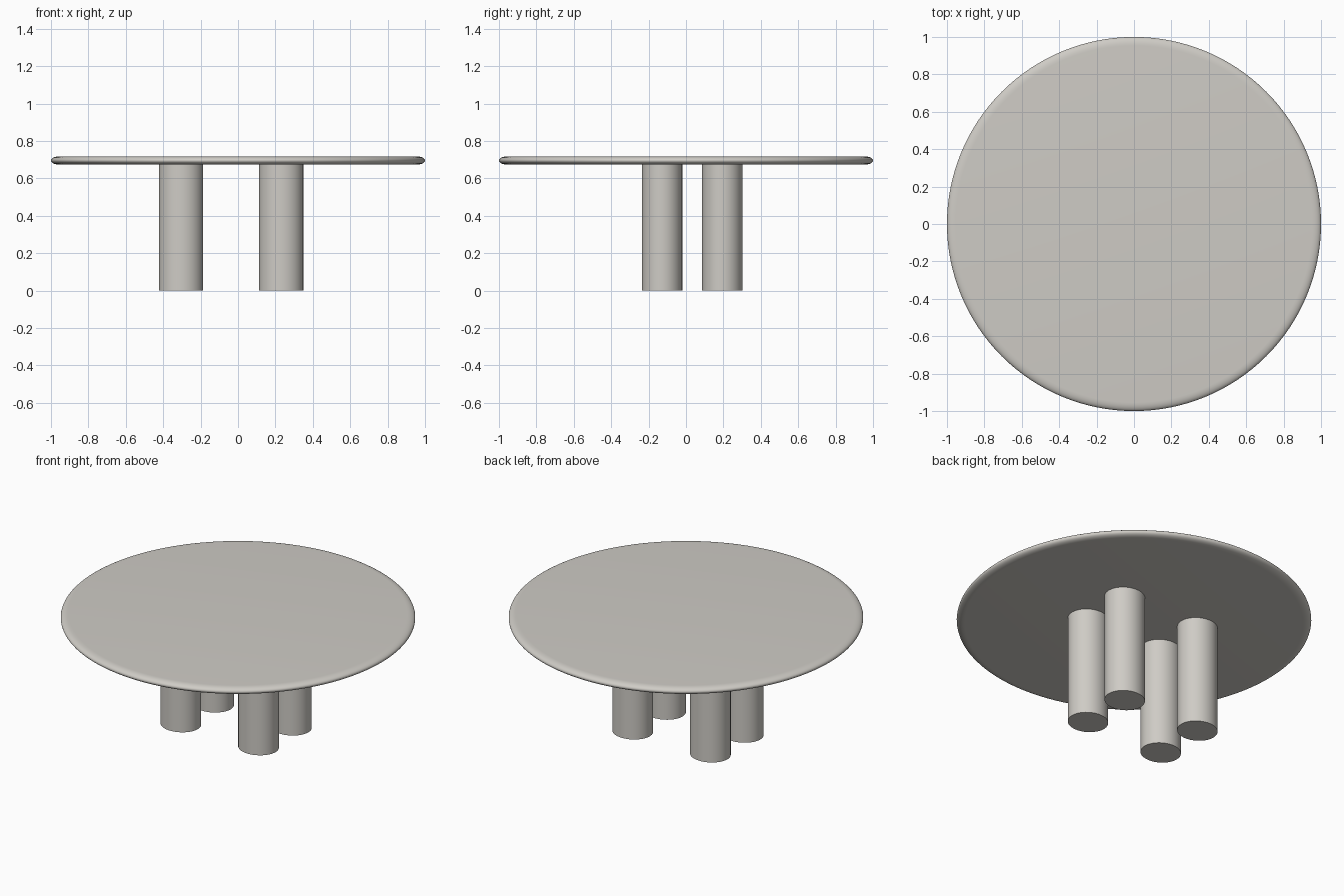
import bpy, bmesh, math

if "Cube" in bpy.data.objects:
    bpy.data.objects.remove(bpy.data.objects["Cube"])

stone = bpy.data.materials.new("warm_grey_stone")
stone.diffuse_color = (0.62, 0.60, 0.56, 1.0)
stone.use_nodes = True
stone.node_tree.nodes["Principled BSDF"].inputs["Base Color"].default_value = stone.diffuse_color

TOP_Z, UNDER_Z = 0.718, 0.673
RIM = 0.046          # radial depth of the rounded edge


def finish(bm, name, location=(0, 0, 0)):
    """Turn a bmesh into a smooth-shaded object with sharp edges kept."""
    bmesh.ops.recalc_face_normals(bm, faces=bm.faces)
    mesh = bpy.data.meshes.new(name)
    bm.to_mesh(mesh)
    bm.free()
    mesh.materials.append(stone)
    obj = bpy.data.objects.new(name, mesh)
    obj.location = location
    bpy.context.collection.objects.link(obj)
    bpy.ops.object.select_all(action='DESELECT')
    obj.select_set(True)
    bpy.context.view_layer.objects.active = obj
    bpy.ops.object.shade_smooth_by_angle(angle=math.radians(35))
    return obj


def table_top(segments=128, steps=12):
    """Round slab with a half-elliptical edge profile."""
    bm = bmesh.new()
    mid, half = (TOP_Z + UNDER_Z) / 2, (TOP_Z - UNDER_Z) / 2
    rings = []
    for i in range(steps + 1):
        a = -math.pi / 2 + math.pi * i / steps
        r, z = 1 - RIM + RIM * math.cos(a), mid + half * math.sin(a)
        rings.append([bm.verts.new((r * math.cos(t), r * math.sin(t), z))
                      for t in (2 * math.pi * k / segments for k in range(segments))])
    for low, high in zip(rings, rings[1:]):
        for k in range(segments):
            n = (k + 1) % segments
            bm.faces.new((low[k], low[n], high[n], high[k]))
    bm.faces.new(rings[0])
    bm.faces.new(rings[-1])
    finish(bm, "table_top")


def leg(name, x, y, rx=0.118, ry=0.108):
    """Slightly oval column from the floor to the underside of the top."""
    bm = bmesh.new()
    bmesh.ops.create_cone(bm, cap_ends=True, segments=64, radius1=1, radius2=1,
                          depth=UNDER_Z)
    bmesh.ops.scale(bm, vec=(rx, ry, 1), verts=bm.verts)
    bmesh.ops.translate(bm, vec=(0, 0, UNDER_Z / 2), verts=bm.verts)
    finish(bm, name, (x, y, 0))


table_top()

# four legs, set off centre under the top
for side, x in (("left", -0.304), ("right", 0.231)):
    for end, y in (("front", -0.128), ("back", 0.194)):
        leg(f"{end}_{side}_leg", x, y)
